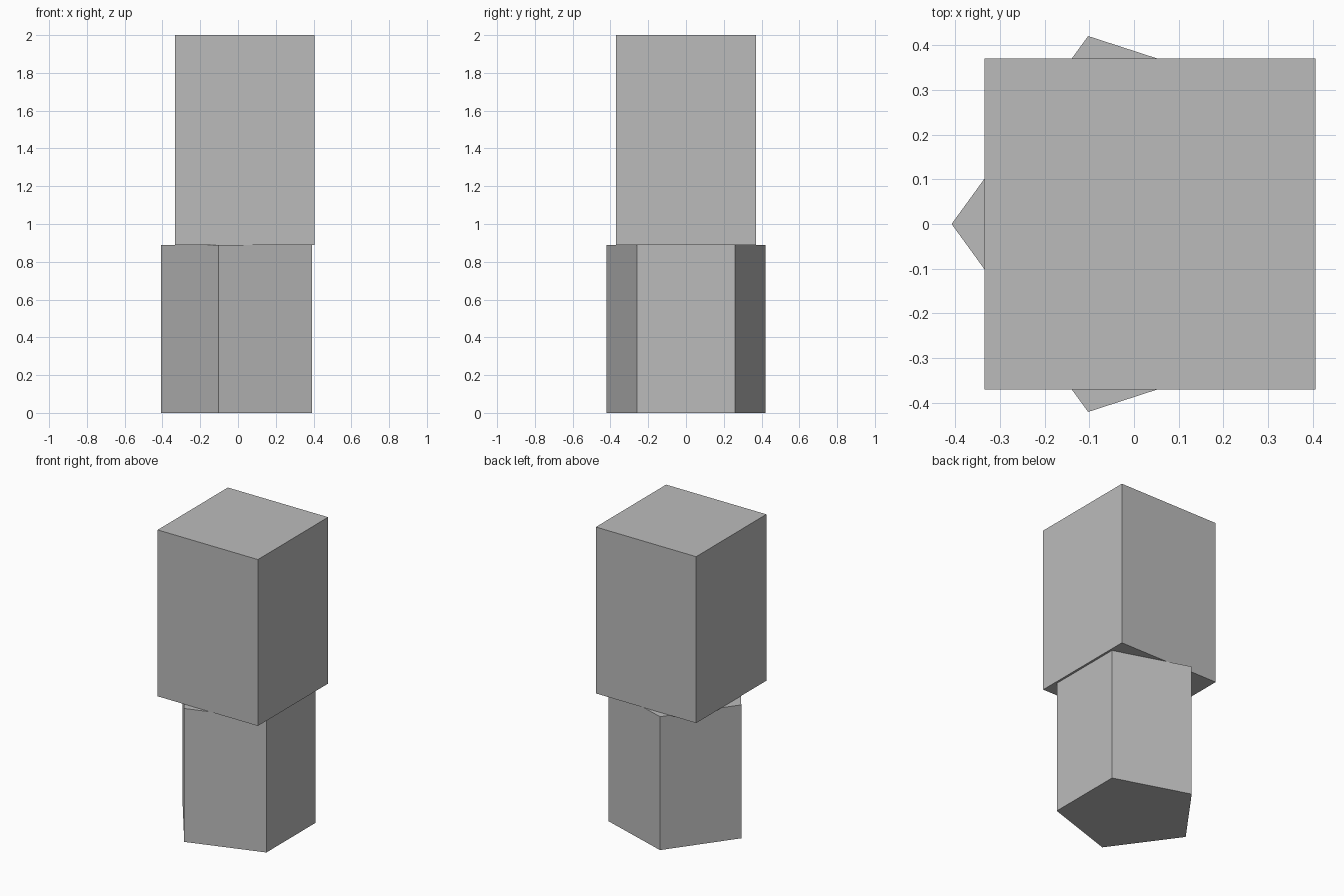
import bpy
from math import pi

cube = bpy.data.objects.get("Cube")
if cube:
    bpy.data.objects.remove(cube, do_unlink=True)

# Single flat grey for both parts
grey = bpy.data.materials.new("plain grey")
grey.use_nodes = True
grey.diffuse_color = (0.5, 0.5, 0.5, 1)
grey.node_tree.nodes["Principled BSDF"].inputs["Base Color"].default_value = (0.5, 0.5, 0.5, 1)

CENTRE_X = 0.034
JOINT_Z = 0.89
TOP_Z = 2.0


def finish(name):
    obj = bpy.context.object
    obj.name = name
    obj.data.materials.append(grey)
    bpy.ops.object.shade_flat()
    return obj


# Five-sided pedestal: one corner points to -x, one flat side faces +x
bpy.ops.mesh.primitive_cylinder_add(
    vertices=5, radius=0.442, depth=JOINT_Z,
    location=(CENTRE_X, 0, JOINT_Z / 2), rotation=(0, 0, pi / 2))
finish("pentagonal_base")

# Tall square block resting on the pedestal
bpy.ops.mesh.primitive_cube_add(size=1, location=(CENTRE_X + 0.002, 0, (JOINT_Z + TOP_Z) / 2))
block = finish("upper_block")
block.scale = (0.74, 0.74, TOP_Z - JOINT_Z)
